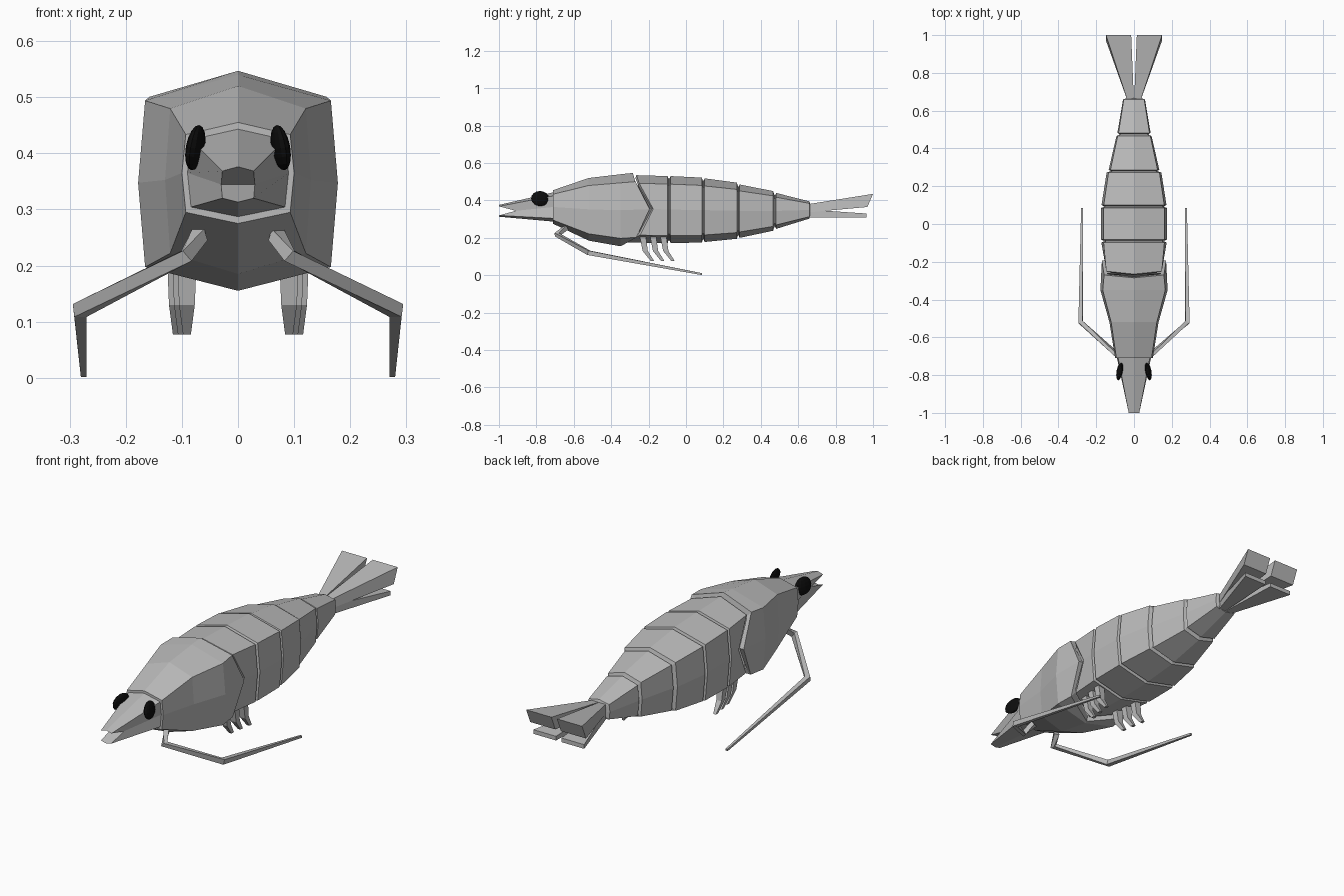
import bpy, bmesh
from math import radians
from mathutils import Vector, Matrix

old = bpy.data.objects.get("Cube")
if old:
    bpy.data.objects.remove(old)


def material(name, value):
    m = bpy.data.materials.new(name)
    m.use_nodes = True
    m.diffuse_color = (value, value, value, 1)
    m.node_tree.nodes["Principled BSDF"].inputs["Base Color"].default_value = m.diffuse_color
    return m


shell = material("shell grey", 0.5)
black = material("eye black", 0.004)


def add_object(name, bm, mat):
    bmesh.ops.recalc_face_normals(bm, faces=bm.faces)
    mesh = bpy.data.meshes.new(name)
    bm.to_mesh(mesh)
    bm.free()
    mesh.materials.append(mat)
    obj = bpy.data.objects.new(name, mesh)
    bpy.context.collection.objects.link(obj)
    return obj


def loft(name, rings, mat=shell, end_faces=None):
    """Skin a list of point rings, closing both ends."""
    bm = bmesh.new()
    rows = [[bm.verts.new(p) for p in ring] for ring in rings]
    n = len(rows[0])
    for a, b in zip(rows, rows[1:]):
        for i in range(n):
            j = (i + 1) % n
            bm.faces.new((a[i], a[j], b[j], b[i]))
    bm.faces.new(rows[0])
    for face in end_faces or [range(n)]:
        bm.faces.new([rows[-1][i] for i in face])
    return add_object(name, bm, mat)


CHEVRON = (0, 0.015, 0.09, 0.02, -0.055)
MOUTH = (0, 0, 0.09, 0, 0)
STRAIGHT = (0, 0, 0, 0, 0)


def ring(y, w, top, bottom, sweep=STRAIGHT):
    """Eight-sided body section: ridge, shoulders, flanks, lower corners, keel."""
    h = top - bottom
    half = [(0, top), (0.93 * w, top - 0.12 * h), (w, (top + bottom) / 2),
            (0.93 * w, bottom + 0.11 * h), (0, bottom)]
    pts = [Vector((x, y + s, z)) for (x, z), s in zip(half, sweep)]
    return pts + [Vector((-p.x, p.y, p.z)) for p in pts[3:0:-1]]


# Carapace with a chevron rear edge and a small inner lip
loft("carapace", [
    ring(-0.71, 0.1, 0.455, 0.275),
    ring(-0.52, 0.13, 0.52, 0.185),
    ring(-0.35, 0.178, 0.54, 0.155),
    ring(-0.285, 0.17, 0.547, 0.16, CHEVRON),
    ring(-0.28, 0.15, 0.52, 0.19, CHEVRON)])

# Head with pointed snout and open mouth
loft("head", [
    ring(-0.70, 0.09, 0.444, 0.286),
    ring(-0.71, 0.09, 0.443, 0.287),
    ring(-1.0, 0.03, 0.376, 0.313, MOUTH)],
    end_faces=[(6, 7, 0, 1, 2), (2, 3, 4, 5, 6)])

# Abdomen: five plates, each (start, end) as y, half width, top, bottom
plates = [
    ((-0.265, 0.158, 0.535, 0.175), (-0.098, 0.173, 0.53, 0.172)),
    ((-0.082, 0.174, 0.53, 0.172), (0.085, 0.174, 0.522, 0.175)),
    ((0.1, 0.172, 0.518, 0.178), (0.272, 0.145, 0.495, 0.195)),
    ((0.287, 0.134, 0.485, 0.2), (0.466, 0.093, 0.45, 0.238)),
    ((0.482, 0.088, 0.44, 0.248), (0.66, 0.058, 0.395, 0.303))]


def groove(y, w, top, bottom, sweep=STRAIGHT):
    return ring(y, w - 0.012, top - 0.014, bottom + 0.014, sweep)


sections = []
for k, (start, end) in enumerate(plates):
    sweep = STRAIGHT if k else CHEVRON
    y, w, top, bottom = start
    sections.append(groove(y - 0.006, w, top, bottom, sweep))
    sections += [ring(*start, sweep), ring(*end)]
    y, w, top, bottom = end
    sections.append(groove(y + 0.004, w, top, bottom))
loft("abdomen", sections)


def blade(name, side, root_z, tip_z, tip_y, width):
    """Tail blade: flared wedge between a narrow root and a wide tip."""
    def quad(ys, inner, outer, zs):
        return [(side * x, y, z) for x, y, z in (
            (inner, ys[0], zs[0]), (outer, ys[0], zs[0]),
            (outer, ys[1], zs[1]), (inner, ys[1], zs[1]))]
    loft(name, [quad((0.64, 0.64), 0, 0.03, root_z), quad(tip_y, 0.015, width, tip_z)])


def limb(name, points, sizes):
    """Square tube along a path, tapering through the given half sizes."""
    pts = [Vector(p) for p in points]
    rings = []
    for i, (p, r) in enumerate(zip(pts, sizes)):
        d = Vector()
        if i:
            d += (p - pts[i - 1]).normalized()
        if i < len(pts) - 1:
            d += (pts[i + 1] - p).normalized()
        u = d.cross(Vector((0, 0, 1))).normalized()
        v = u.cross(d).normalized()
        rings.append([p + r * (a * u + b * v)
                      for a, b in ((1, 1), (-1, 1), (-1, -1), (1, -1))])
    loft(name, rings)


for side, word in ((1, "left"), (-1, "right")):
    # Tail fan
    blade(f"{word}_upper_tail_blade", side, (0.378, 0.335), (0.435, 0.365), (1.0, 0.97), 0.148)
    blade(f"{word}_lower_tail_blade", side, (0.352, 0.308), (0.33, 0.31), (0.965, 0.965), 0.135)

    # Long feeler
    limb(f"{word}_feeler",
         [(side * 0.068, -0.64, 0.255), (side * 0.092, -0.69, 0.217),
          (side * 0.282, -0.52, 0.12), (side * 0.275, 0.085, 0.006)],
         (0.012, 0.012, 0.012, 0.005))

    # Three bent legs
    for k in range(3):
        x, y = side * (0.091 + 0.009 * k), -0.235 + 0.055 * k
        leg = [[(x + a * r, y + dy + b * t, z)
                for a, b in ((1, 1), (-1, 1), (-1, -1), (1, -1))]
               for dy, z, r, t in ((0, 0.23, 0.018, 0.017), (0.017, 0.13, 0.014, 0.014),
                                   (0.055, 0.077, 0.007, 0.009))]
        loft(f"{word}_leg_{k + 1}", leg)

    # Bulging eye
    bm = bmesh.new()
    bmesh.ops.create_uvsphere(bm, u_segments=12, v_segments=8, radius=1)
    turn = Matrix.Rotation(side * radians(10), 4, 'Z') @ Matrix.Rotation(side * radians(-10), 4, 'Y')
    bm.transform(Matrix.Translation((side * 0.076, -0.78, 0.41)) @ turn
                 @ Matrix.Diagonal((0.015, 0.049, 0.041, 1)))
    add_object(f"{word}_eye", bm, black)
